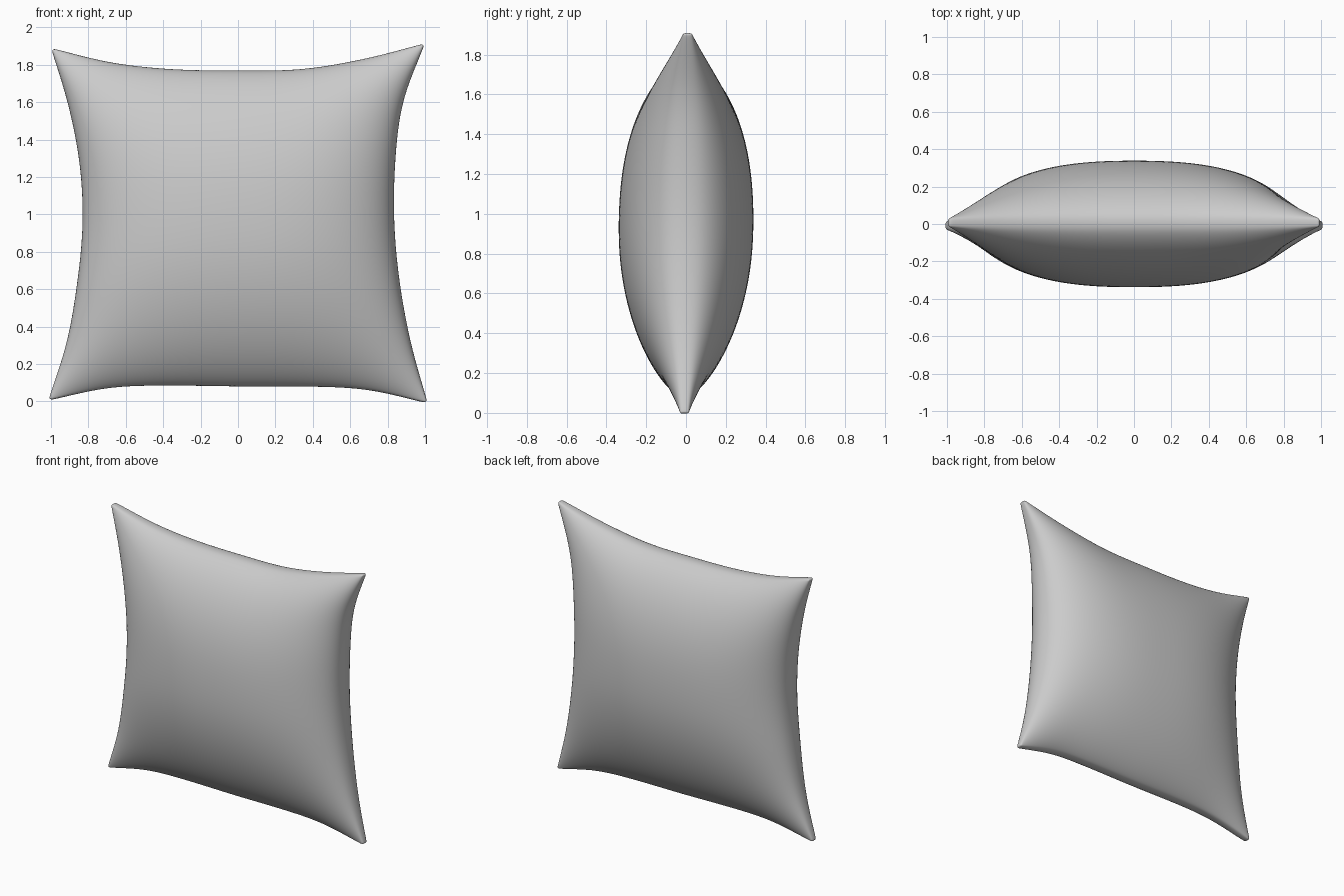
import bpy
import bmesh
from math import sin, pi

default = bpy.data.objects.get("Cube")
if default:
    bpy.data.objects.remove(default, do_unlink=True)

# Plain cloth colour
cloth = bpy.data.materials.new("grey_cloth")
cloth.use_nodes = True
colour = (0.6, 0.6, 0.6, 1)
cloth.diffuse_color = colour
cloth.node_tree.nodes["Principled BSDF"].inputs["Base Color"].default_value = colour

# Seam outline: evenly spaced samples along each edge
LEFT = [-1.015, -0.915, -0.86, -0.83, -0.845, -0.905, -1.0]
RIGHT = [1.015, 0.925, 0.865, 0.835, 0.84, 0.88, 1.0]
BOTTOM = [0.005, 0.075, 0.085, 0.08, 0.08, 0.065, -0.01]
TOP = [1.89, 1.81, 1.775, 1.77, 1.775, 1.83, 1.915]
N = 20
SEAM = 0.02
PUFF = 0.32


def sample(values, t):
    """Smooth curve through evenly spaced values, t from -1 to 1."""
    s = (t + 1) / 2 * (len(values) - 1)
    i = min(int(s), len(values) - 2)
    f = s - i
    b, c = values[i], values[i + 1]
    a = values[i - 1] if i else 2 * b - c
    d = values[i + 2] if i + 2 < len(values) else 2 * c - b
    return b + f / 2 * (c - a + f * (2 * a - 5 * b + 4 * c - d + f * (3 * (b - c) + d - a)))


def lerp(a, b, t):
    return a + (b - a) * (t + 1) / 2


def bulge(u, v):
    """Stuffing depth, a little fuller in the upper half."""
    across = max(0, 1 - abs(u) ** 2.5) ** 0.5
    p, q = (2.4, 0.65) if v > 0 else (2.0, 0.72)
    return PUFF * across * max(0, 1 - abs(v) ** p) ** q


# Rows are closer together near the seam
steps = [sin((2 * i / N - 1) * pi / 2) for i in range(N + 1)]
bm = bmesh.new()
sides = []
for sign in (-1, 1):
    grid = [[bm.verts.new((lerp(sample(LEFT, v), sample(RIGHT, v), u),
                           sign * (SEAM + bulge(u, v)) + 0.008 * v,
                           lerp(sample(BOTTOM, u), sample(TOP, u), v)))
             for u in steps] for v in steps]
    sides.append(grid)
    for j in range(N):
        for i in range(N):
            bm.faces.new((grid[j][i], grid[j][i + 1], grid[j + 1][i + 1], grid[j + 1][i]))

# Seam strip joining the front and back panels
rim = ([(0, i) for i in range(N)] + [(j, N) for j in range(N)]
       + [(N, i) for i in range(N, 0, -1)] + [(j, 0) for j in range(N, 0, -1)])
front, back = sides
for (j, i), (l, k) in zip(rim, rim[1:] + rim[:1]):
    bm.faces.new((front[j][i], front[l][k], back[l][k], back[j][i]))

# Soften the four corner tips
for grid in sides:
    for j in (0, N):
        for i in (0, N):
            tip = grid[j][i]
            tip.co.x *= 0.988
            tip.co.z += 0.012 if j == 0 else -0.012
bmesh.ops.recalc_face_normals(bm, faces=bm.faces)
mesh = bpy.data.meshes.new("pillow")
bm.to_mesh(mesh)
bm.free()
mesh.materials.append(cloth)
pillow = bpy.data.objects.new("pillow", mesh)
bpy.context.collection.objects.link(pillow)
for face in mesh.polygons:
    face.use_smooth = True
subdivision = pillow.modifiers.new("soft_surface", "SUBSURF")
subdivision.levels = subdivision.render_levels = 2
